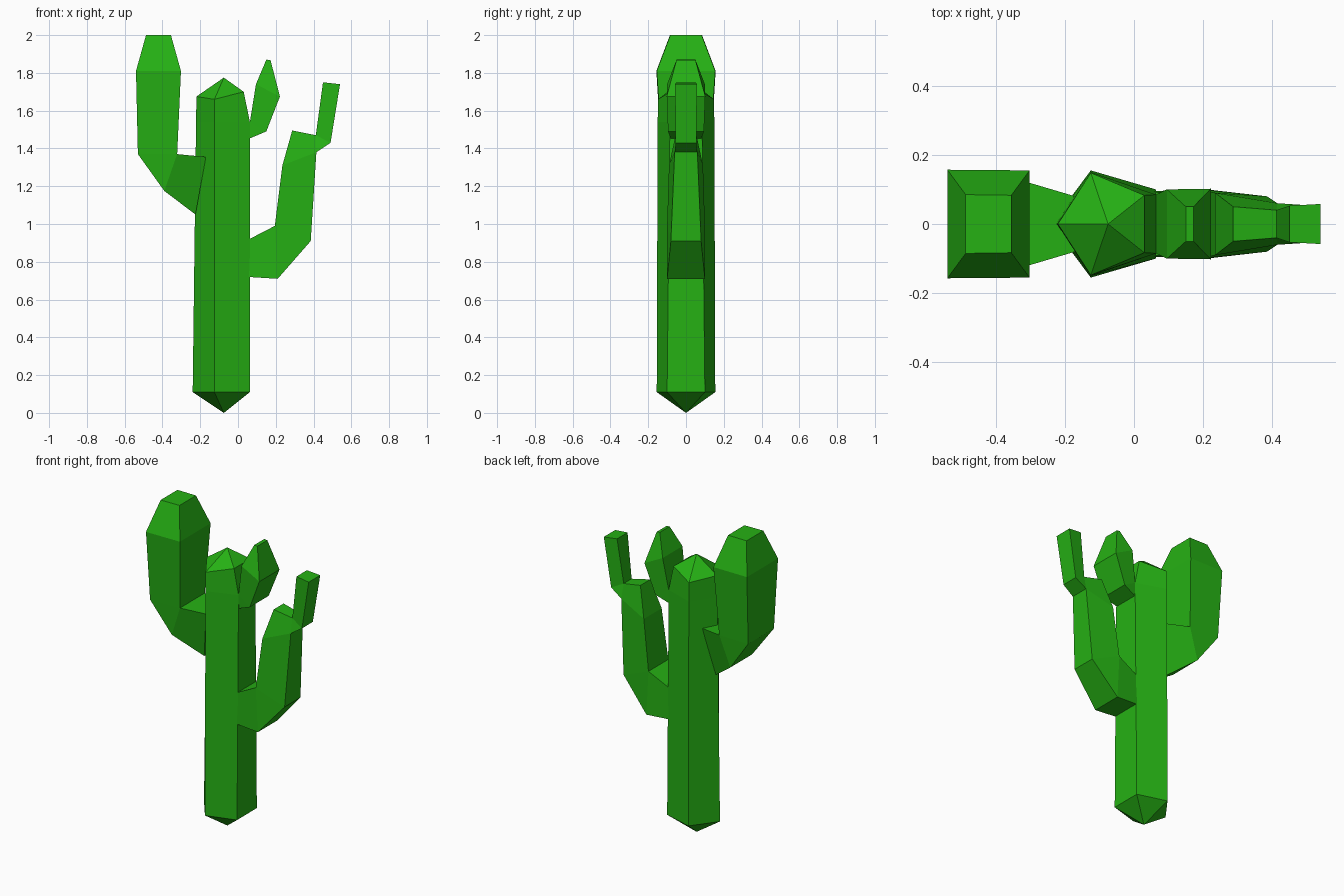
import bpy
import bmesh

cube = bpy.data.objects.get("Cube")
if cube:
    bpy.data.objects.remove(cube, do_unlink=True)

green = bpy.data.materials.new("cactus green")
green.use_nodes = True
colour = (0.019, 0.44, 0.007, 1)
green.diffuse_color = colour
green.node_tree.nodes["Principled BSDF"].inputs["Base Color"].default_value = colour


def loft(name, rings, base=None, tip=None):
    """Skin rings of points, closing each end with a cap or a cone."""
    bm = bmesh.new()
    loops = [[bm.verts.new(p) for p in ring] for ring in rings]
    count = len(loops[0])
    for low, high in zip(loops, loops[1:]):
        for i in range(count):
            j = (i + 1) % count
            bm.faces.new((low[i], low[j], high[j], high[i]))
    for loop, apex in ((loops[0], base), (loops[-1], tip)):
        if apex is None:
            bm.faces.new(loop)
        else:
            point = bm.verts.new(apex)
            for i in range(count):
                bm.faces.new((loop[i], loop[(i + 1) % count], point))
    bmesh.ops.remove_doubles(bm, verts=bm.verts, dist=0.0005)
    bmesh.ops.recalc_face_normals(bm, faces=bm.faces)
    mesh = bpy.data.meshes.new(name)
    bm.to_mesh(mesh)
    bm.free()
    mesh.materials.append(green)
    obj = bpy.data.objects.new(name, mesh)
    bpy.context.collection.objects.link(obj)
    return obj


def pentagon(left, middle, right):
    """Mirrored five-sided ring; each corner is (x, half depth, z)."""
    ring = [left, middle, right]
    return ring + [(x, -y, z) for x, y, z in (right, middle)]


def limb(name, sections):
    """Four-sided limb; each section has an inner and outer (x, z, half depth)."""
    rings = []
    for (ax, az, aw), (bx, bz, bw) in sections:
        rings.append([(ax, -aw, az), (bx, -bw, bz), (bx, bw, bz), (ax, aw, az)])
    return loft(name, rings)


# Pentagonal trunk with pointed ends
loft("trunk", [
    pentagon((-0.24, 0, 0.11), (-0.125, 0.155, 0.11), (0.063, 0.1, 0.11)),
    pentagon((-0.222, 0, 1.54), (-0.125, 0.15, 1.54), (0.063, 0.085, 1.54)),
    pentagon((-0.22, 0, 1.675), (-0.125, 0.148, 1.66), (0.03, 0.083, 1.7)),
], base=(-0.075, 0, 0), tip=(-0.075, 0, 1.775))

# Large arm on the right side
elbow = (-0.322, 1.37, 0.125)
limb("large_arm", [
    ((-0.17, 1.355, 0.08), (-0.225, 1.05, 0.02)),
    (elbow, (-0.39, 1.175, 0.11)),
    (elbow, (-0.53, 1.37, 0.13)),
    ((-0.302, 1.81, 0.155), (-0.54, 1.81, 0.157)),
    ((-0.355, 2, 0.083), (-0.487, 2, 0.085)),
])

# Bent arm on the left side
elbow = (0.195, 0.99, 0.1)
crown, shoulder = (0.412, 1.47, 0.04), (0.415, 1.38, 0.06)
limb("bent_arm", [
    ((0.05, 0.915, 0.09), (0.05, 0.72, 0.095)),
    (elbow, (0.21, 0.71, 0.1)),
    (elbow, (0.385, 0.91, 0.08)),
    ((0.235, 1.31, 0.09), shoulder),
    ((0.287, 1.495, 0.05), crown),
])

# Twig growing from the bent arm
limb("twig", [
    (crown, shoulder),
    (crown, (0.49, 1.43, 0.055)),
    ((0.45, 1.75, 0.053), (0.54, 1.74, 0.058)),
])

# Small bud near the top of the trunk
neck = (0.063, 1.54, 0.085)
limb("bud", [
    (neck, (0.055, 1.45, 0.08)),
    (neck, (0.15, 1.49, 0.095)),
    ((0.095, 1.74, 0.1), (0.222, 1.675, 0.102)),
    ((0.15, 1.87, 0.05), (0.172, 1.868, 0.05)),
])
